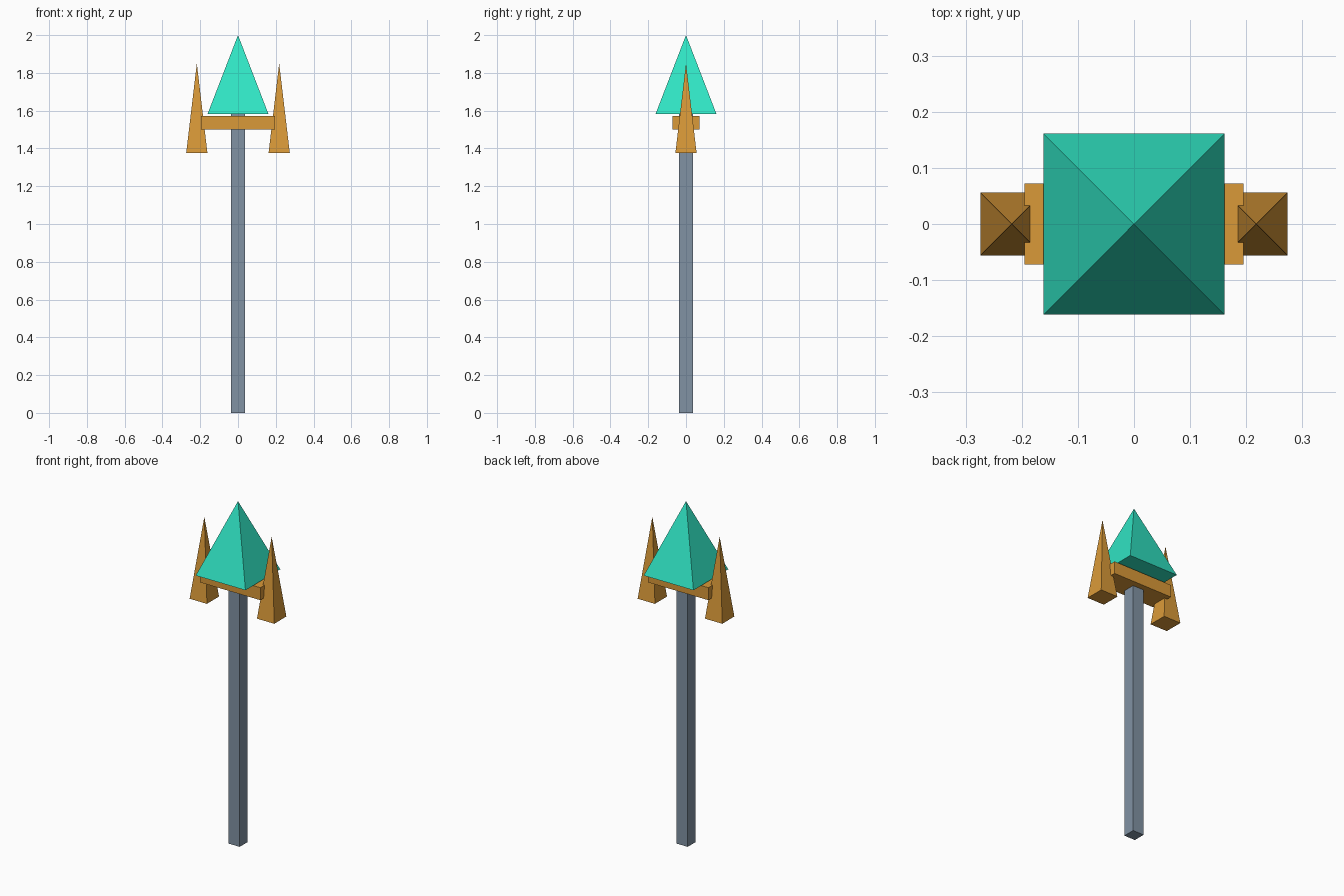
import bpy
import math

if "Cube" in bpy.data.objects:
    bpy.data.objects.remove(bpy.data.objects["Cube"])


def material(name, color):
    mat = bpy.data.materials.new(name)
    mat.diffuse_color = (*color, 1)
    mat.use_nodes = True
    mat.node_tree.nodes["Principled BSDF"].inputs["Base Color"].default_value = mat.diffuse_color
    return mat


steel = material("steel", (0.22, 0.29, 0.37))
gold = material("gold", (0.70, 0.32, 0.04))
crystal = material("crystal", (0.03, 0.78, 0.55))


def box(name, half_x, half_y, z0, z1, mat):
    bpy.ops.mesh.primitive_cube_add(size=1, location=(0, 0, (z0 + z1) / 2))
    obj = bpy.context.object
    obj.name = name
    obj.scale = (2 * half_x, 2 * half_y, z1 - z0)
    bpy.ops.object.transform_apply(location=False, rotation=False, scale=True)
    obj.data.materials.append(mat)


def pyramid(name, x, half, z0, z1, mat):
    # four-sided cone turned 45 degrees so its base lines up with the axes
    bpy.ops.mesh.primitive_cone_add(
        vertices=4, radius1=half * math.sqrt(2), radius2=0, depth=z1 - z0,
        location=(x, 0, (z0 + z1) / 2), rotation=(0, 0, math.pi / 4))
    obj = bpy.context.object
    obj.name = name
    bpy.ops.object.transform_apply(location=False, rotation=True, scale=False)
    obj.data.materials.append(mat)


# Long square shaft, ending just inside the spearhead
box("shaft", 0.036, 0.036, 0.0, 1.60, steel)

# Crossbar carrying the side prongs
box("crossbar", 0.195, 0.072, 1.50, 1.573, gold)

# Side prongs
for side, x in (("left", -0.218), ("right", 0.218)):
    pyramid(side + "_prong", x, 0.056, 1.377, 1.85, gold)

# Central spearhead
pyramid("spearhead", 0, 0.161, 1.583, 2.0, crystal)
